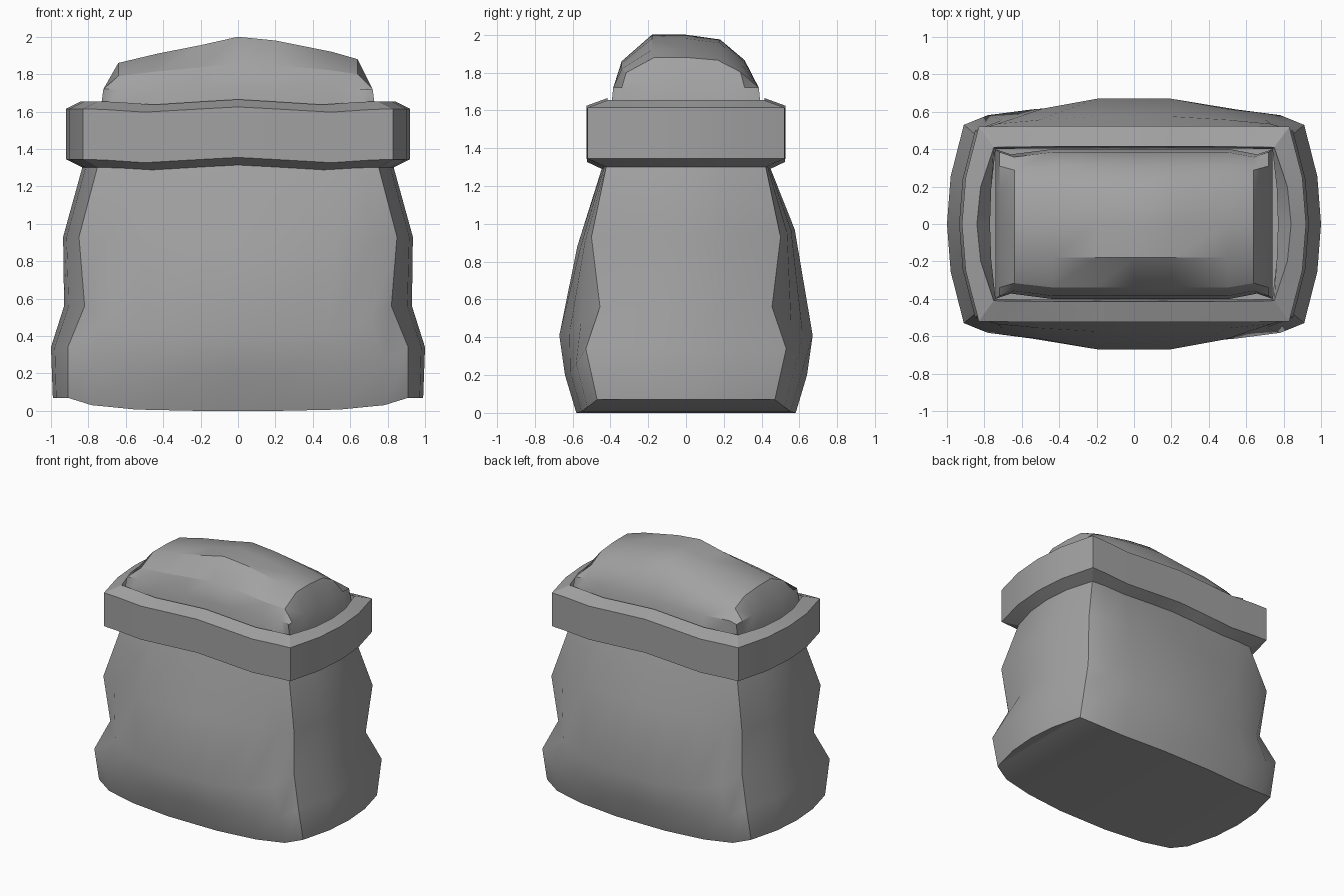
import bpy
import bmesh
import math

if "Cube" in bpy.data.objects:
    bpy.data.objects.remove(bpy.data.objects["Cube"])

GREY = (0.36, 0.36, 0.36, 1)
grey = bpy.data.materials.new("plain grey")
grey.use_nodes = True
grey.diffuse_color = GREY
grey.node_tree.nodes["Principled BSDF"].inputs["Base Color"].default_value = GREY

# Long-side stations: position, bulge outward, rim wave
LONG = [(-1, 0, 0), (-.86, .47, -.35), (-.6, .75, -1), (-.24, 1, -.4), (0, 1, 0),
        (.24, 1, -.4), (.6, .75, -1), (.86, .47, -.35), (1, 0, 0)]
# Short-side stations between the corners: position, bulge outward
SHORT = [(-.48, .78), (0, 1), (.48, .78)]
N = len(LONG)


def ring(bm, cx, cy, mx, my, z, front=None, back=None, wave=0):
    """Bowed rectangle: corner cx, cy; side middles mx, my; heights at corner, front, back."""
    front = z if front is None else front
    back = front if back is None else back

    def long_side(sign, mid):
        return [bm.verts.new((u * cx, sign * (cy + (my - cy) * b),
                              z + (mid - z) * min(1, b * 1.2) + wave * w))
                for u, b, w in LONG]

    def short_side(sign):
        return [bm.verts.new((sign * (cx + (mx - cx) * b), v * cy, z)) for v, b in SHORT]

    return (long_side(-1, front) + short_side(1)
            + long_side(1, back)[::-1] + short_side(-1)[::-1])


def bridge(bm, a, b):
    n = len(a)
    for i in range(n):
        j = (i + 1) % n
        bm.faces.new((a[i], a[j], b[j], b[i]))


def finish(bm, name, angle):
    bmesh.ops.recalc_face_normals(bm, faces=bm.faces[:])
    mesh = bpy.data.meshes.new(name)
    bm.to_mesh(mesh)
    bm.free()
    mesh.materials.append(grey)
    obj = bpy.data.objects.new(name, mesh)
    bpy.context.collection.objects.link(obj)
    bpy.ops.object.select_all(action='DESELECT')
    obj.select_set(True)
    bpy.context.view_layer.objects.active = obj
    bpy.ops.object.shade_smooth_by_angle(angle=math.radians(angle))


# Sack body, lofted from the base to the neck
bm = bmesh.new()
rings = [ring(bm, *r) for r in [
    (.91, .47, .99, .58, .07, 0),
    (.91, .53, 1.0, .64, .34, .2),
    (.82, .455, .93, .67, .56, .41),
    (.85, .5, .935, .575, .93, .88, .97),
    (.75, .42, .83, .44, 1.31),
    (.74, .40, .80, .41, 1.42)]]
for a, b in zip(rings, rings[1:]):
    bridge(bm, a, b)
bottom = rings[0]
front = bottom[:N]
back = bottom[N + 3:2 * N + 3][::-1]
for i in range(N - 1):
    bm.faces.new((front[i], back[i], back[i + 1], front[i + 1]))
bm.faces.new(bottom[N - 1:N + 4])
bm.faces.new(bottom[2 * N + 2:] + bottom[:1])
finish(bm, "sack_body", 35)

# Folded rim, a closed band with an inner lip
bm = bmesh.new()
rings = [ring(bm, *r, wave=.027) for r in [
    (.75, .42, .83, .43, 1.30, 1.31),
    (.83, .52, .92, .525, 1.345, 1.355),
    (.83, .52, .92, .525, 1.615, 1.625),
    (.75, .41, .84, .415, 1.655, 1.665),
    (.74, .40, .77, .405, 1.56)]]
for a, b in zip(rings, rings[1:] + rings[:1]):
    bridge(bm, a, b)
finish(bm, "folded_rim", 25)

# Lumpy filling: lengthwise ridge heights crossed with an arched section
RIDGE = [(-.72, 1.72), (-.64, 1.86), (-.43, 1.91), (-.2, 1.955), (0, 2.0),
         (.2, 1.98), (.5, 1.92), (.64, 1.88), (.72, 1.72)]
ARCH = [(-.385, 0), (-.34, .5), (-.18, 1), (0, 1), (.18, .91), (.31, .52), (.385, 0)]
bm = bmesh.new()
grid = []
for x, h in RIDGE:
    pinch = .93 if .6 < abs(x) < .7 else 1
    grid.append([bm.verts.new((x, y * pinch, 1.72 + (h - 1.72) * a)) for y, a in ARCH])
for a, b in zip(grid, grid[1:]):
    for j in range(len(ARCH) - 1):
        bm.faces.new((a[j], b[j], b[j + 1], a[j + 1]))
edges = [e for e in bm.edges if e.is_boundary]
skirt = bmesh.ops.extrude_edge_only(bm, edges=edges)["geom"]
for v in skirt:
    if isinstance(v, bmesh.types.BMVert):
        v.co.x *= .74 / .72
        v.co.y *= .40 / .385
        v.co.z = 1.57
finish(bm, "filling", 32)
